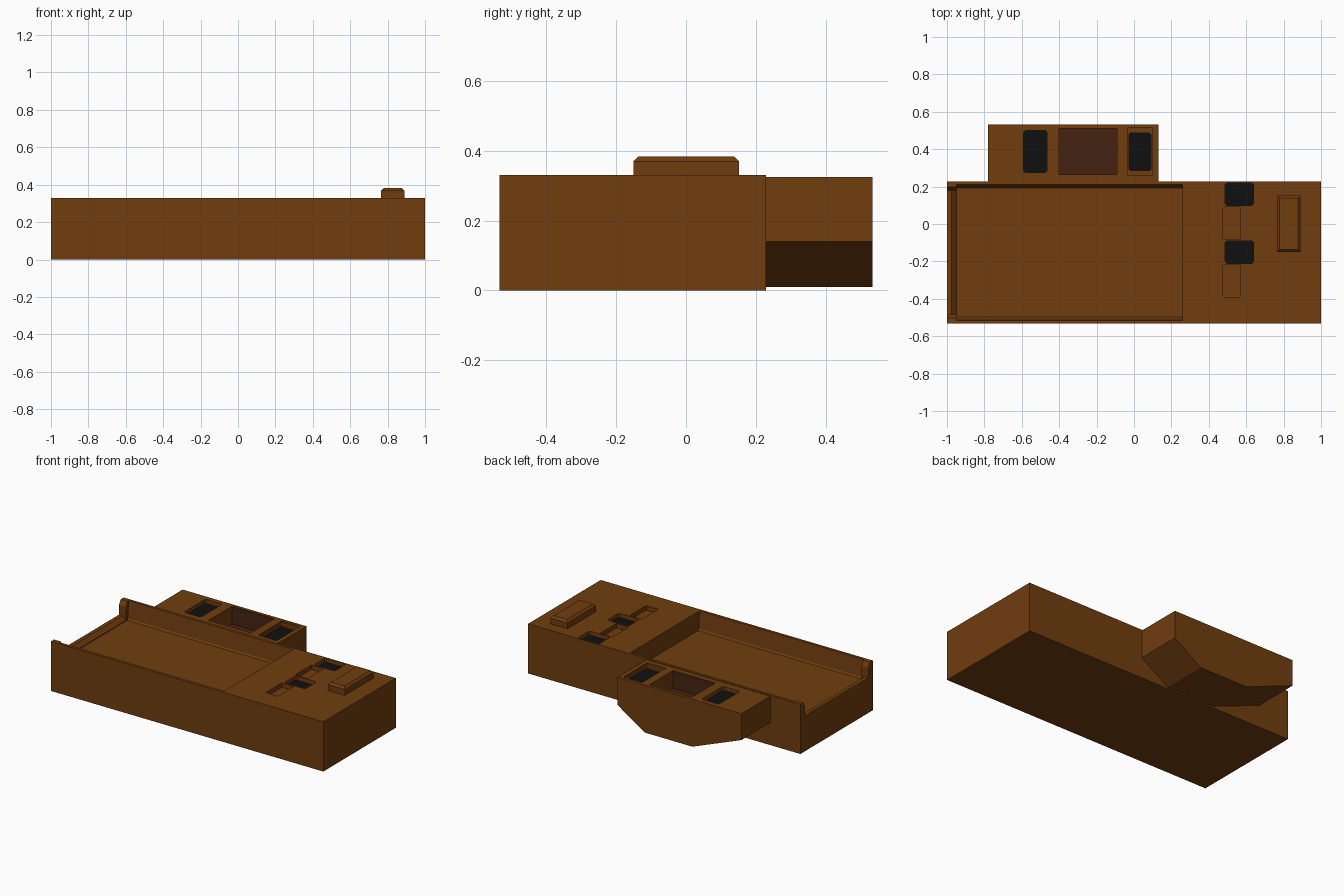
import bpy, bmesh
from mathutils import Vector

if "Cube" in bpy.data.objects:
    bpy.data.objects.remove(bpy.data.objects["Cube"])


def material(name, rgb):
    m = bpy.data.materials.new(name)
    m.diffuse_color = (*rgb, 1)
    m.use_nodes = True
    m.node_tree.nodes["Principled BSDF"].inputs["Base Color"].default_value = m.diffuse_color
    return m


BROWN = material("warm_brown", (0.16, 0.047, 0.0045))
DARK = material("dark_red_brown", (0.058, 0.017, 0.006))
BLACK = material("black", (0.005, 0.005, 0.005))


def prism(name, profile, axis, lo, hi, mat=BROWN):
    """Extrude a 2D profile along an axis; profile uses the other two axes in order."""
    def place(p, t):
        c = list(p)
        c.insert("xyz".index(axis), t)
        return Vector(c)
    bm = bmesh.new()
    a = [bm.verts.new(place(p, lo)) for p in profile]
    b = [bm.verts.new(place(p, hi)) for p in profile]
    n = len(profile)
    bm.faces.new(a)
    bm.faces.new(b[::-1])
    for i in range(n):
        bm.faces.new((a[i], b[i], b[(i + 1) % n], a[(i + 1) % n]))
    bmesh.ops.recalc_face_normals(bm, faces=bm.faces)
    me = bpy.data.meshes.new(name)
    bm.to_mesh(me)
    bm.free()
    ob = bpy.data.objects.new(name, me)
    bpy.context.collection.objects.link(ob)
    me.materials.append(mat)
    return ob


def rounded(x0, x1, y0, y1, c):
    """Rectangle with clipped corners."""
    return [(x0 + c, y0), (x1 - c, y0), (x1, y0 + c), (x1, y1 - c),
            (x1 - c, y1), (x0 + c, y1), (x0, y1 - c), (x0, y0 + c)]


def cut(ob, cutter):
    cutter.hide_render = True
    mod = ob.modifiers.new("cut", "BOOLEAN")
    mod.operation = "DIFFERENCE"
    mod.solver = "EXACT"
    mod.object = cutter
    bpy.context.view_layer.objects.active = ob
    bpy.ops.object.modifier_apply(modifier=mod.name)
    bpy.data.objects.remove(cutter, do_unlink=True)


def well(ob, name, rect, c, top, depth, floor=None):
    """Sink a pocket and optionally lay a coloured plate on its floor."""
    shape = rounded(*rect, c)
    cut(ob, prism("well_cutter", shape, "z", top - depth, top + 0.1))
    if floor:
        prism(name, shape, "z", top - depth - 0.002, top - depth + 0.003, floor)


# Main body
TOP = 0.33
body = prism("main_body", [(-1, -0.533), (1, -0.533), (1, 0.228), (-1, 0.228)], "z", 0, TOP)

# Long tray with slightly sloped walls
cut(body, prism("tray_cutter", [(-0.497, 0.205), (0.192, 0.205), (0.2, 0.215), (0.21, TOP),
                                (0.21, 0.5), (-0.515, 0.5), (-0.515, TOP), (-0.505, 0.215)],
                "x", -0.95, 0.26))
# Low lip at the open end, leaving two corner posts
cut(body, prism("lip_cutter", [(-1.1, 0.235), (-0.975, 0.235), (-0.945, 0.205),
                               (-0.945, 0.5), (-1.1, 0.5)], "y", -0.485, 0.18))
# Sloped inner tops of the corner posts
for edge, d in ((0.18, 1), (-0.485, -1)):
    cut(body, prism("post_cutter", [(edge - d * 0.01, TOP - 0.03), (edge, TOP - 0.03),
                                    (edge + d * 0.022, TOP + 0.01), (edge - d * 0.01, TOP + 0.01)],
                    "x", -1.1, -0.94))

# Control wells: black pads with plain slots beside them
for i, y in enumerate((0.16, -0.15)):
    well(body, f"control_pad_{i + 1}", (0.487, 0.64, y - 0.06, y + 0.06), 0.01, TOP, 0.03, BLACK)
    well(body, "slot", (0.477, 0.567, y - 0.24, y - 0.07), 0.002, TOP, 0.03)

# Raised block with chamfered top
block = prism("raised_block", [(0.765, -0.15), (0.89, -0.15), (0.89, 0.152), (0.765, 0.152)],
              "z", 0.32, 0.383)
bm = bmesh.new()
bm.from_mesh(block.data)
top_edges = [e for e in bm.edges if all(v.co.z > 0.37 for v in e.verts)]
bmesh.ops.bevel(bm, geom=top_edges, offset=0.014, segments=1, affect="EDGES")
bm.to_mesh(block.data)
bm.free()

# Side pod with hull-shaped underside
POD = 0.325
pod = prism("side_pod", [(0.13, POD), (0.13, 0.14), (-0.07, 0.01), (-0.42, 0.01),
                         (-0.78, 0.15), (-0.78, POD)], "y", 0.222, 0.533)
well(pod, "left_pod_pad", (-0.59, -0.465, 0.275, 0.5), 0.01, POD, 0.03, BLACK)
well(pod, "right_pod_frame", (-0.035, 0.1, 0.263, 0.512), 0.002, POD, 0.012)
well(pod, "right_pod_pad", (-0.028, 0.09, 0.285, 0.487), 0.008, POD, 0.03, BLACK)
well(pod, "bin_floor", (-0.4, -0.09, 0.263, 0.512), 0.001, POD, 0.12, DARK)
# Dark lining on the long walls of the pod bin
for name, y in (("bin_inner_lining", 0.263), ("bin_outer_lining", 0.509)):
    prism(name, [(-0.399, y), (-0.091, y), (-0.091, y + 0.003), (-0.399, y + 0.003)],
          "z", POD - 0.12, POD - 0.004, DARK)
